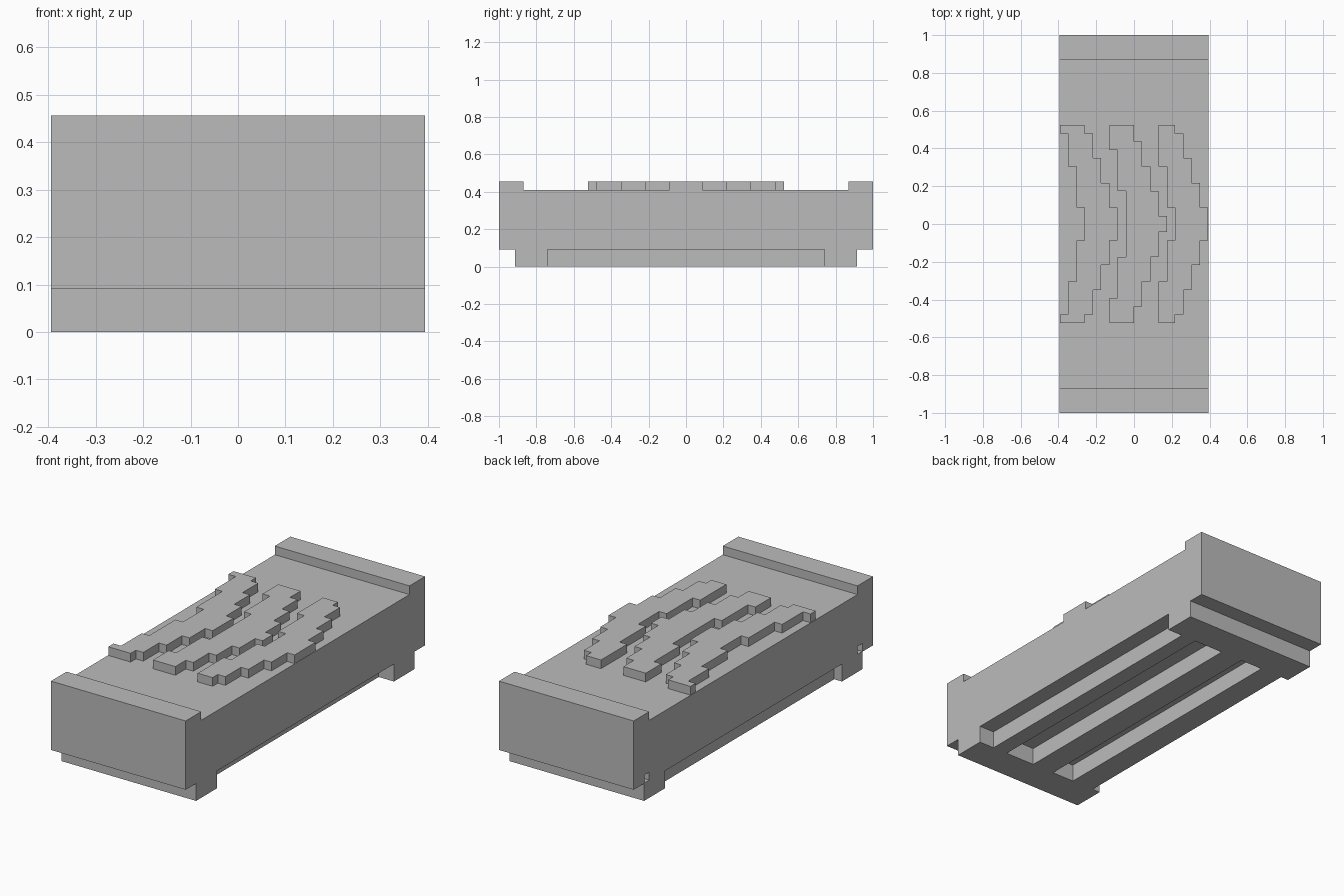
import bpy, bmesh
from mathutils import Vector

if "Cube" in bpy.data.objects:
    bpy.data.objects.remove(bpy.data.objects["Cube"], do_unlink=True)

U = 0.0436                      # plan step size
HALF_W = 0.394
FOOT_Z, DECK_Z, TOP_Z = 0.092, 0.41, 0.456

grey = bpy.data.materials.new("plain_grey")
grey.use_nodes = True
grey.diffuse_color = (0.5, 0.5, 0.5, 1)
bsdf = next(n for n in grey.node_tree.nodes if n.type == 'BSDF_PRINCIPLED')
bsdf.inputs["Base Color"].default_value = grey.diffuse_color


def prism(name, outline, sweep):
    """Extrude a closed 3D outline along a vector."""
    bm = bmesh.new()
    face = bm.faces.new([bm.verts.new(p) for p in outline])
    moved = bmesh.ops.extrude_face_region(bm, geom=[face])["geom"]
    bmesh.ops.translate(bm, vec=Vector(sweep),
                        verts=[v for v in moved if isinstance(v, bmesh.types.BMVert)])
    bmesh.ops.recalc_face_normals(bm, faces=bm.faces)
    mesh = bpy.data.meshes.new(name)
    bm.to_mesh(mesh)
    bm.free()
    mesh.materials.append(grey)
    obj = bpy.data.objects.new(name, mesh)
    bpy.context.collection.objects.link(obj)
    return obj


def box(name, x0, x1, y0, y1, z0, z1):
    return prism(name, [(x0, y0, z0), (x1, y0, z0), (x1, y1, z0), (x0, y1, z0)],
                 (0, 0, z1 - z0))


def carve(target, cutter):
    cutter.hide_render = True
    mod = target.modifiers.new("carve", 'BOOLEAN')
    mod.operation, mod.solver, mod.object = 'DIFFERENCE', 'EXACT', cutter
    bpy.context.view_layer.objects.active = target
    bpy.ops.object.modifier_apply(modifier=mod.name)
    bpy.data.objects.remove(cutter, do_unlink=True)


# Body: side profile with stepped foot and raised end lips
half = [(0.913, 0), (0.913, FOOT_Z), (1, FOOT_Z), (1, TOP_Z), (0.87, TOP_Z), (0.87, DECK_Z)]
profile = half + [(-y, z) for y, z in reversed(half)]
body = prism("body", [(-HALF_W, y, z) for y, z in profile], (2 * HALF_W, 0, 0))

# Long slots in the underside, the outer two open to the sides
for a, b in ((7, 10), (1, 5), (-5, -2), (-10, -8)):
    carve(body, box("slot_cutter", a * U, b * U, -0.74, 0.74, -0.1, FOOT_Z))

# Small square pockets near both ends of the right side
for s in (-1, 1):
    ya, yb = sorted((s * 0.87, s * 0.91))
    carve(body, box("pocket_cutter", -0.5, -HALF_W + U, ya, yb, FOOT_Z + 0.002, FOOT_Z + 0.044))


def stepped_edge(x, breaks):
    """Edge that moves one step toward +x at each break, mirrored front to back."""
    pts = [(x, 12)]
    for y in breaks:
        pts += [(x, y), (x + 1, y)]
        x += 1
    return pts + [(px, -py) for px, py in reversed(pts)]


# Raised stepped waves on the deck
waves = {
    "right_wave": (stepped_edge(-9, (11, 7, 2)), stepped_edge(-6, (11, 8, 5, 2))),
    "middle_wave": (stepped_edge(-3, (9, 4)), stepped_edge(0, (10, 7, 4, 1))),
    "left_wave": (stepped_edge(3, (7, 2)), stepped_edge(5, (11, 8, 5, 2))),
}
for name, (inner, outer) in waves.items():
    outline = outer + inner[::-1]
    prism(name, [(x * U, y * U, DECK_Z) for x, y in outline], (0, 0, TOP_Z - DECK_Z))
